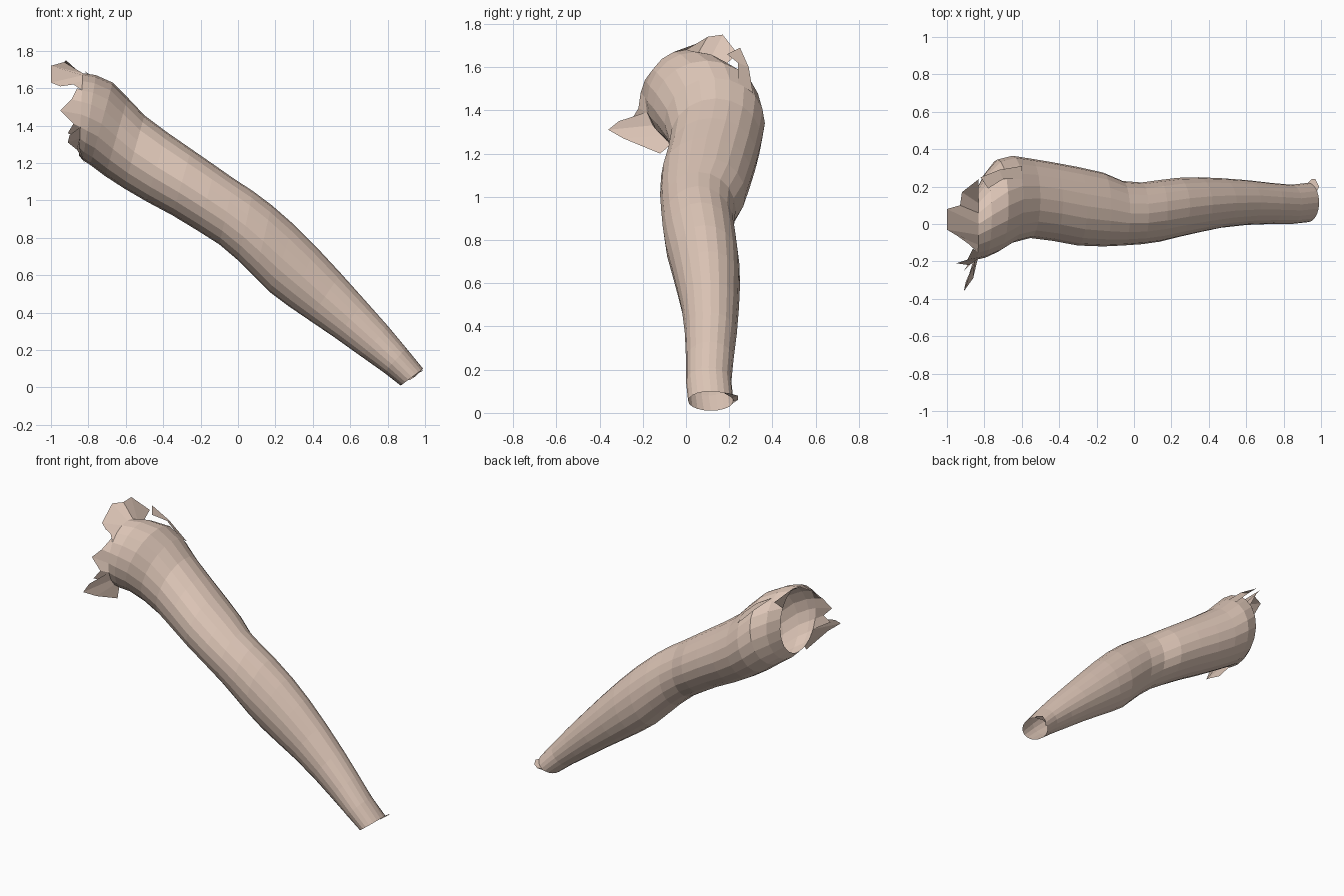
import bpy
import bmesh
from math import sin, cos, tau
from mathutils import Vector

cube = bpy.data.objects.get("Cube")
if cube:
    bpy.data.objects.remove(cube, do_unlink=True)

skin = bpy.data.materials.new("pale_skin")
skin.use_nodes = True
skin_colour = (0.72, 0.56, 0.47, 1)
skin.diffuse_color = skin_colour
skin.node_tree.nodes["Principled BSDF"].inputs["Base Color"].default_value = skin_colour

SIDES = 20


def finish(name, bm, outward=True):
    """Turn a bmesh into a flat-shaded, skin-coloured object."""
    if outward:
        bmesh.ops.recalc_face_normals(bm, faces=bm.faces)
    mesh = bpy.data.meshes.new(name)
    bm.to_mesh(mesh)
    bm.free()
    mesh.materials.append(skin)
    obj = bpy.data.objects.new(name, mesh)
    bpy.context.collection.objects.link(obj)
    return obj


def ring_points(top_x, top_z, low_x, low_z, front, back):
    """Oval cross-section spanning a top point, a low point and a depth range."""
    middle = (front + back) / 2
    top = Vector((top_x, middle, top_z))
    low = Vector((low_x, middle, low_z))
    centre, up = (top + low) / 2, (top - low) / 2
    depth = Vector((0, (back - front) / 2, 0))
    return [centre + up * cos(tau * i / SIDES) + depth * sin(tau * i / SIDES)
            for i in range(SIDES)]


def torn_strip(name, roots, tips):
    """Ragged sheet joining a row of root points to a row of tip points."""
    bm = bmesh.new()
    a = [bm.verts.new(p) for p in roots]
    b = [bm.verts.new(p) for p in tips]
    for i in range(len(a) - 1):
        bm.faces.new((a[i], a[i + 1], b[i + 1], b[i]))
    return finish(name, bm)


# Arm sections from wrist to shoulder: top x, top z, low x, low z, front y, back y
sections = [
    (.99, .10, .87, .01, .01, .22),
    (.90, .21, .78, .08, 0, .21),
    (.80, .33, .66, .165, 0, .22),
    (.68, .465, .52, .265, -.005, .235),
    (.55, .61, .38, .36, -.02, .245),
    (.42, .75, .27, .435, -.045, .25),
    (.30, .87, .17, .51, -.07, .247),
    (.18, .975, .09, .59, -.095, .235),
    (.08, 1.05, 0, .68, -.108, .222),
    (-.02, 1.115, -.10, .765, -.115, .23),
    (-.12, 1.185, -.21, .835, -.12, .275),
    (-.25, 1.275, -.35, .92, -.115, .305),
    (-.38, 1.365, -.49, .995, -.09, .33),
    (-.50, 1.455, -.61, 1.065, -.075, .35),
    (-.59, 1.55, -.71, 1.13, -.10, .365),
    (-.67, 1.63, -.79, 1.19, -.15, .345),
    (-.76, 1.67, -.83, 1.215, -.18, .27),
    (-.83, 1.68, -.85, 1.24, -.19, .19),
]

# Open tube of the arm
bm = bmesh.new()
loops = [[bm.verts.new(p) for p in ring_points(*s)] for s in sections]
for near, far in zip(loops, loops[1:]):
    for i in range(SIDES):
        j = (i + 1) % SIDES
        bm.faces.new((near[i], near[j], far[j], far[i]))
finish("arm", bm)

rim = ring_points(*sections[-1])

# Torn edge over the top of the shoulder
top_roots = [rim[i] for i in (-3, -2, -1, 0, 1, 2, 3)]
top_tips = [(-.88, -.11, 1.62), (-.95, -.06, 1.61), (-1, -.03, 1.63),
            (-1, .08, 1.72), (-.93, .10, 1.74), (-.92, .17, 1.75), (-.83, .24, 1.66)]
torn_strip("shoulder_top_edge", top_roots, top_tips)

# Raised scrap behind the shoulder top
torn_strip("shoulder_back_scrap",
           [(-.60, .24, 1.53), (-.70, .24, 1.62), (-.78, .19, 1.66)],
           [(-.60, .31, 1.48), (-.72, .29, 1.60), (-.82, .25, 1.69)])

# Torn edge down the front of the shoulder
front_roots = [rim[i] for i in (-3, -4, -5, -6, -7)]
front_tips = [(-.86, -.13, 1.60), (-.89, -.19, 1.54), (-.95, -.21, 1.48),
              (-.88, -.22, 1.41), (-.91, -.25, 1.36)]
torn_strip("shoulder_front_edge", front_roots, front_tips)

# Pointed flap at the front of the armpit
torn_strip("armpit_flap",
           [rim[-6], rim[-7], rim[-8], rim[-9]],
           [(-.90, -.31, 1.35), (-.91, -.36, 1.31), (-.86, -.29, 1.27), (-.82, -.12, 1.20)])

# Little flared scrap at the back of the wrist
cuff = ring_points(*sections[0])
torn_strip("wrist_scrap",
           [cuff[i] for i in (2, 4, 5, 6)],
           [(.99, .20, .09), (.97, .24, .08), (.95, .24, .06), (.92, .21, .04)])
